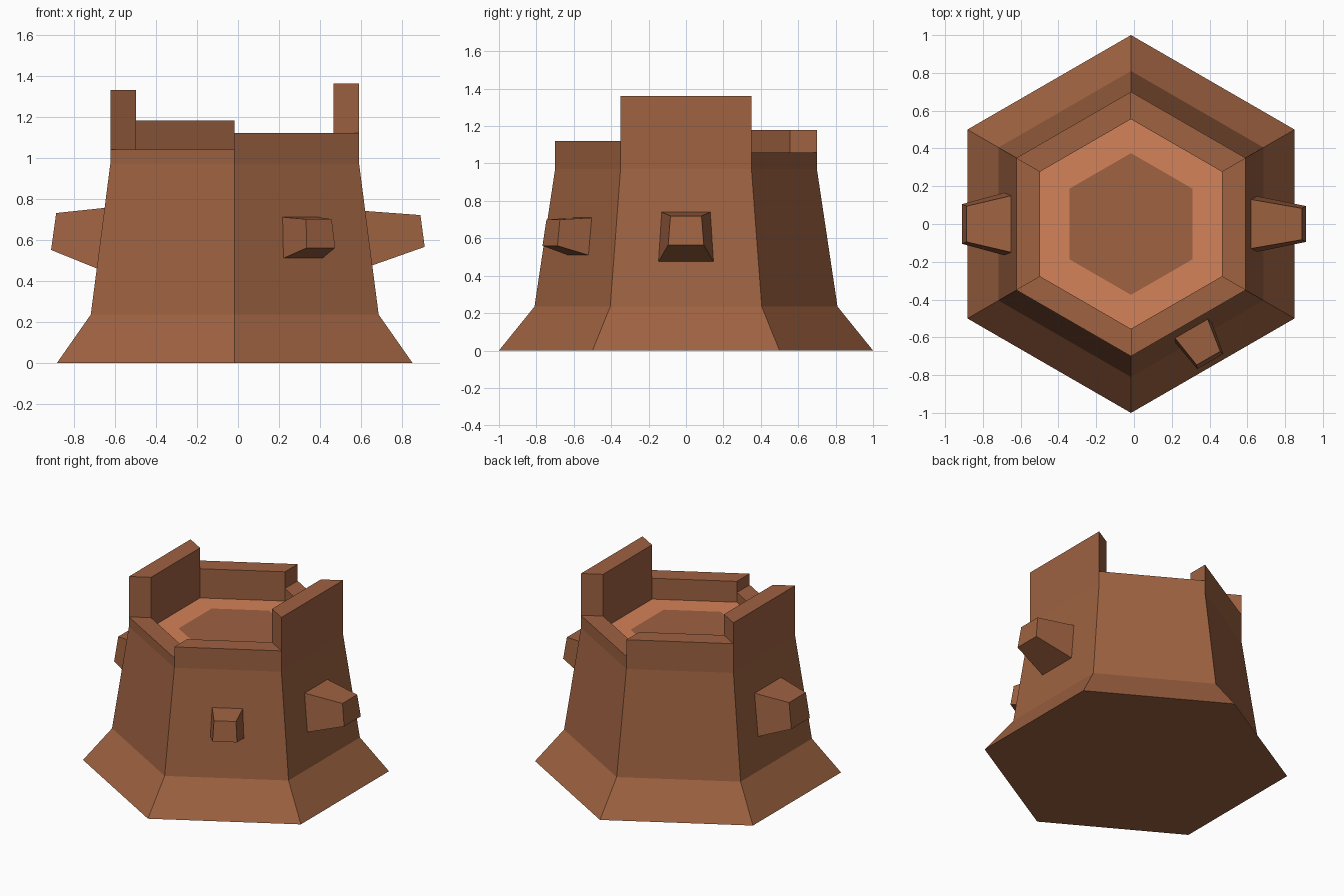
import bpy
import bmesh
from math import cos, sin, radians

CX = -0.016          # hexagon axis; the studs make the outline uneven in x
FLOOR = 0.97
APOTHEM = cos(radians(30))

if "Cube" in bpy.data.objects:
    bpy.data.objects.remove(bpy.data.objects["Cube"], do_unlink=True)


def material(name, rgb):
    m = bpy.data.materials.new(name)
    m.use_nodes = True
    m.diffuse_color = (*rgb, 1)
    m.node_tree.nodes["Principled BSDF"].inputs["Base Color"].default_value = (*rgb, 1)
    return m


clay = material("clay brown", (0.342, 0.122, 0.053))
light_clay = material("light clay", (0.66, 0.223, 0.098))


def finish(bm, name, *mats):
    bmesh.ops.recalc_face_normals(bm, faces=bm.faces)
    mesh = bpy.data.meshes.new(name)
    bm.to_mesh(mesh)
    bm.free()
    for m in mats:
        mesh.materials.append(m)
    obj = bpy.data.objects.new(name, mesh)
    bpy.context.collection.objects.link(obj)
    return obj


def corner(radius, angle, z):
    a = radians(angle)
    return (CX + radius * cos(a), radius * sin(a), z)


def loft(bm, loops):
    """Bridge successive vertex loops and cap both ends; return the last cap."""
    rings = [[bm.verts.new(p) for p in loop] for loop in loops]
    n = len(rings[0])
    for a, b in zip(rings, rings[1:]):
        for i in range(n):
            j = (i + 1) % n
            bm.faces.new((a[i], a[j], b[j], b[i]))
    bm.faces.new(rings[0])
    return bm.faces.new(rings[-1])


# Tower body: flared foot, tapering walls, flat deck with a lighter border
bm = bmesh.new()
profile = [(1.0, 0), (0.81, 0.235), (0.70, FLOOR), (0.555, FLOOR), (0.375, FLOOR)]
loft(bm, [[corner(r, 30 + 60 * i, z) for i in range(6)] for r, z in profile])
for f in bm.faces:
    c = f.calc_center_median()
    reach = ((c.x - CX) ** 2 + c.y ** 2) ** 0.5
    on_deck = all(abs(v.co.z - FLOOR) < 1e-4 for v in f.verts)
    f.material_index = int(on_deck and 0.3 < reach < 0.5)
finish(bm, "tower_body", clay, light_clay)

# Parapet: one mitred wall per side, each with its own height
parapet = {"left": (0, 1.36), "back_left": (60, 1.06), "back_right": (120, 1.18),
           "right": (180, 1.33), "front_right": (240, 1.04), "front_left": (300, 1.12)}
for side, (angle, top) in parapet.items():
    bm = bmesh.new()
    plan = [(0.70, -30), (0.70, 30), (0.555, 30), (0.555, -30)]
    loft(bm, [[corner(r, angle + a, z) for r, a in plan] for z in (FLOOR, top)])
    finish(bm, "parapet_" + side, clay)


def wall_distance(z):
    return APOTHEM * (0.81 - 0.11 * (z - 0.235) / (FLOOR - 0.235))


def stud(name, angle, base, tip, reach):
    """Tapered block; base and tip are (low z, high z, low half width, high half width)."""
    c, s = cos(radians(angle)), sin(radians(angle))

    def quad(spec, dist):
        lo, hi, w_lo, w_hi = spec
        pts = [(-w_lo, lo), (w_lo, lo), (w_hi, hi), (-w_hi, hi)]
        return [(CX + dist(z) * c - t * s, dist(z) * s + t * c, z) for t, z in pts]

    def tip_distance(z):
        return reach[0] if z == tip[0] else reach[1]

    bm = bmesh.new()
    root = quad(base, lambda z: wall_distance(z) - 0.03)
    loft(bm, [root, quad(base, wall_distance), quad(tip, tip_distance)])
    finish(bm, name, clay)


# Studs projecting from three of the walls
stud("stud_left", 0, (0.475, 0.74, 0.147, 0.13), (0.565, 0.72, 0.095, 0.083), (0.926, 0.905))
stud("stud_right", 180, (0.46, 0.755, 0.165, 0.15), (0.55, 0.73, 0.105, 0.095), (0.895, 0.87))
stud("stud_front", 300, (0.51, 0.71, 0.11, 0.1), (0.56, 0.70, 0.08, 0.072), (0.84, 0.82))
